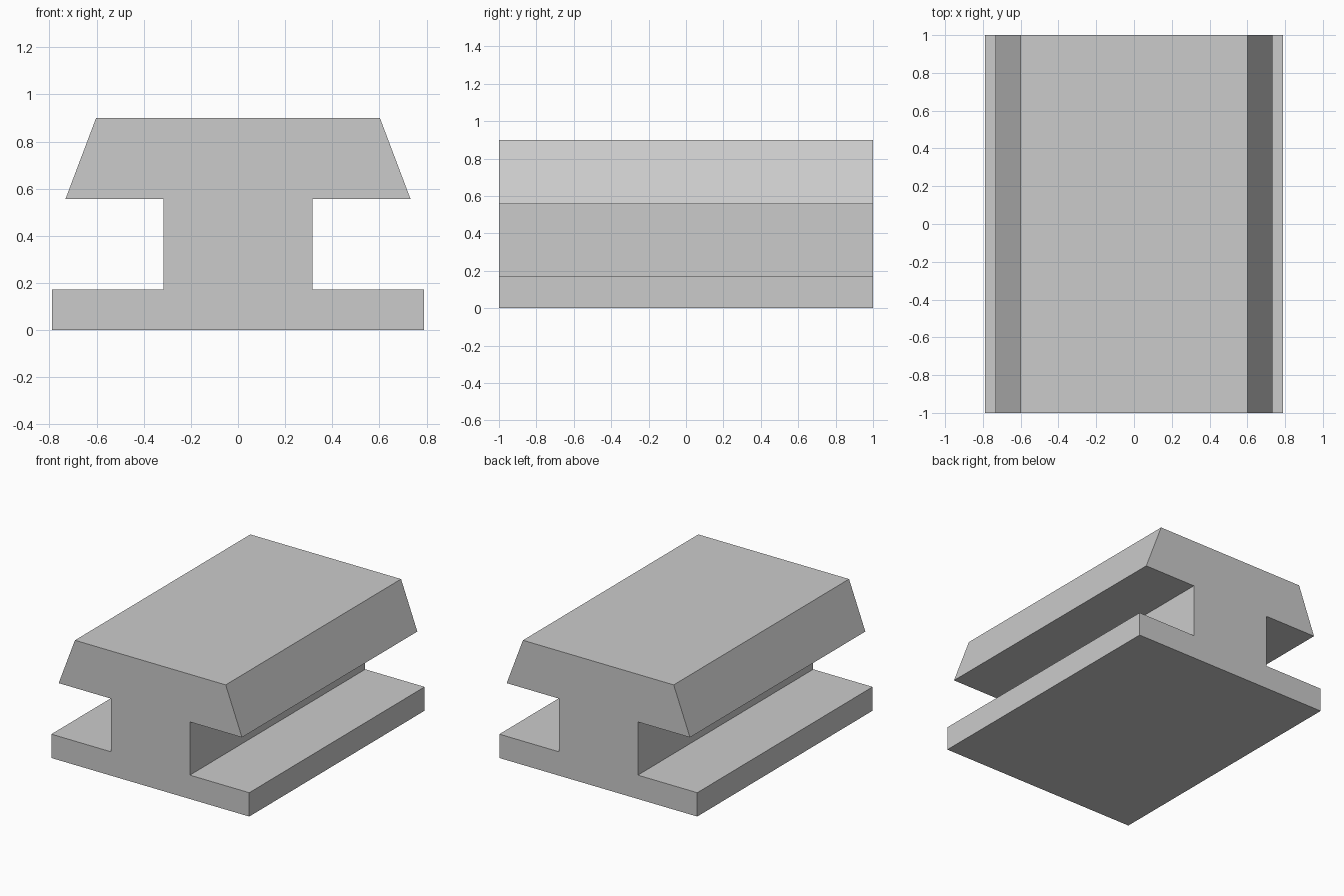
import bpy
import bmesh

cube = bpy.data.objects.get("Cube")
if cube:
    bpy.data.objects.remove(cube, do_unlink=True)

# Plain grey material
grey = bpy.data.materials.new("plain grey")
grey.use_nodes = True
colour = (0.6, 0.6, 0.6, 1)
grey.diffuse_color = colour
grey.node_tree.nodes["Principled BSDF"].inputs["Base Color"].default_value = colour

# Right half of the rail section: flange, web, tapered head
half = [(0.79, 0), (0.79, 0.172), (0.316, 0.172), (0.316, 0.556),
        (0.732, 0.556), (0.602, 0.9)]
section = half + [(-x, z) for x, z in reversed(half)]

# Extrude the section along the length
bm = bmesh.new()
face = bm.faces.new([bm.verts.new((x, -1, z)) for x, z in section])
extruded = bmesh.ops.extrude_face_region(bm, geom=[face], use_keep_orig=True)
moved = [v for v in extruded["geom"] if isinstance(v, bmesh.types.BMVert)]
bmesh.ops.translate(bm, vec=(0, 2, 0), verts=moved)
bmesh.ops.recalc_face_normals(bm, faces=bm.faces)

mesh = bpy.data.meshes.new("rail")
bm.to_mesh(mesh)
bm.free()
mesh.materials.append(grey)
rail = bpy.data.objects.new("rail", mesh)
bpy.context.collection.objects.link(rail)
